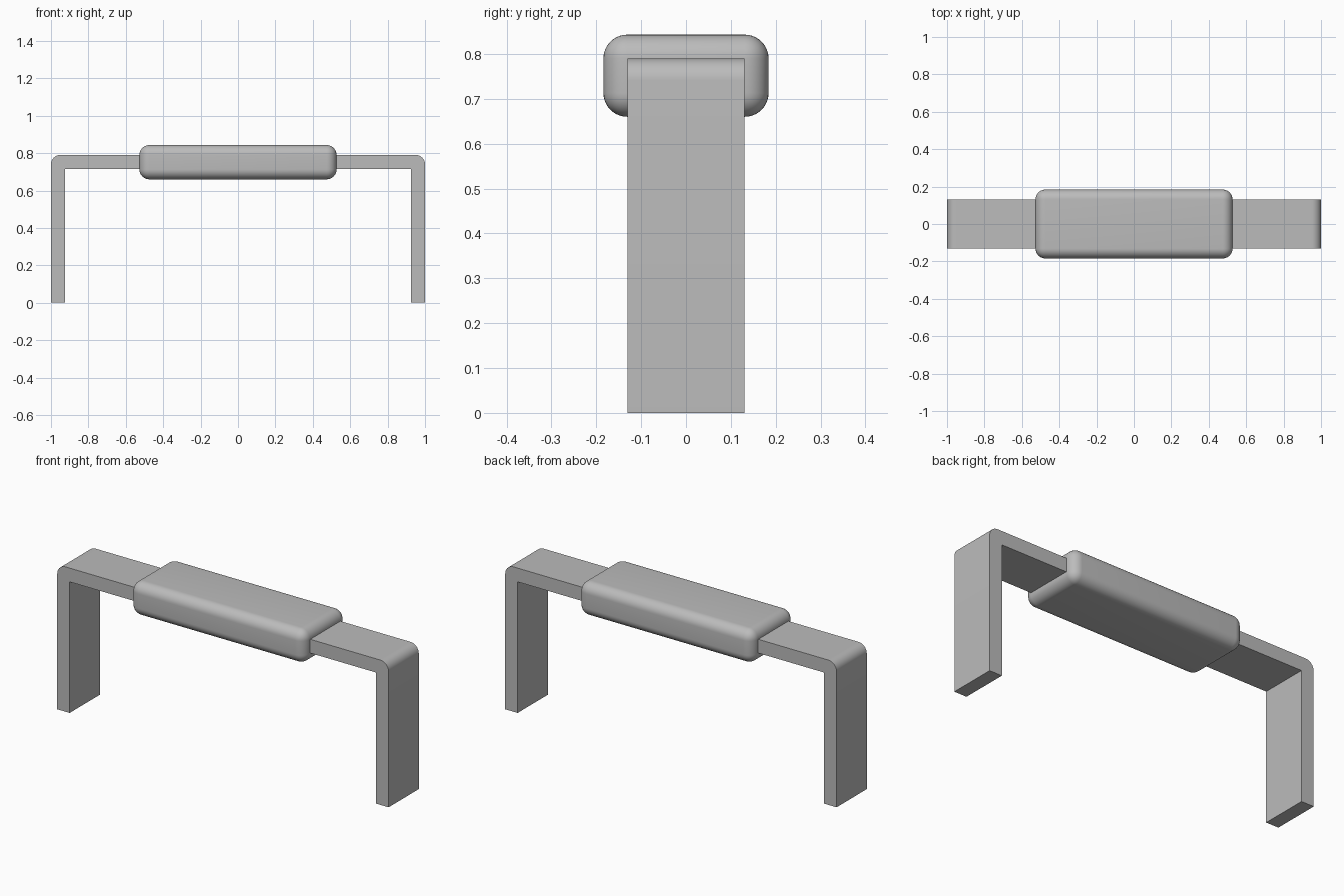
import bpy, bmesh, math

cube = bpy.data.objects.get("Cube")
if cube:
    bpy.data.objects.remove(cube, do_unlink=True)

HEIGHT, THICK, HALF_WIDTH = 0.79, 0.075, 0.13

grey = bpy.data.materials.new("plain grey")
grey.use_nodes = True
colour = (0.5, 0.5, 0.5, 1)
grey.diffuse_color = colour
grey.node_tree.nodes["Principled BSDF"].inputs["Base Color"].default_value = colour


def finish(name, bm):
    """Turn a bmesh into a smooth-shaded object with sharp edges kept."""
    bmesh.ops.recalc_face_normals(bm, faces=bm.faces)
    mesh = bpy.data.meshes.new(name)
    bm.to_mesh(mesh)
    bm.free()
    mesh.materials.append(grey)
    obj = bpy.data.objects.new(name, mesh)
    bpy.context.collection.objects.link(obj)
    bpy.ops.object.select_all(action='DESELECT')
    obj.select_set(True)
    bpy.context.view_layer.objects.active = obj
    bpy.ops.object.shade_smooth_by_angle(angle=math.radians(30))
    return obj


# Bent strap: U-shaped profile extruded along y, outer bends rounded
half = [(1, 0), (1, HEIGHT)]
inner = [(1 - THICK, HEIGHT - THICK), (1 - THICK, 0)]
profile = half + [(-x, z) for x, z in reversed(half)]
profile += [(-x, z) for x, z in reversed(inner)] + inner
bm = bmesh.new()
face = bm.faces.new([bm.verts.new((x, -HALF_WIDTH, z)) for x, z in profile])
extruded = bmesh.ops.extrude_face_region(bm, geom=[face])["geom"]
bmesh.ops.translate(bm, vec=(0, 2 * HALF_WIDTH, 0),
                    verts=[g for g in extruded if isinstance(g, bmesh.types.BMVert)])
bends = [e for e in bm.edges
         if all(abs(v.co.x) > 0.99 and v.co.z > HEIGHT - 0.01 for v in e.verts)
         and abs(e.verts[0].co.y - e.verts[1].co.y) > 0.1]
bmesh.ops.bevel(bm, geom=bends, offset=0.05, segments=10, profile=0.5, affect='EDGES')
finish("bent_strap", bm)

# Rounded grip around the middle of the strap
bm = bmesh.new()
bmesh.ops.create_cube(bm, size=1)
bmesh.ops.scale(bm, vec=(1.054, 0.368, 0.183), verts=bm.verts)
bmesh.ops.translate(bm, vec=(0, 0, 0.7515), verts=bm.verts)
bmesh.ops.bevel(bm, geom=bm.edges[:], offset=0.053, segments=10, profile=0.5, affect='EDGES')
finish("grip", bm)
